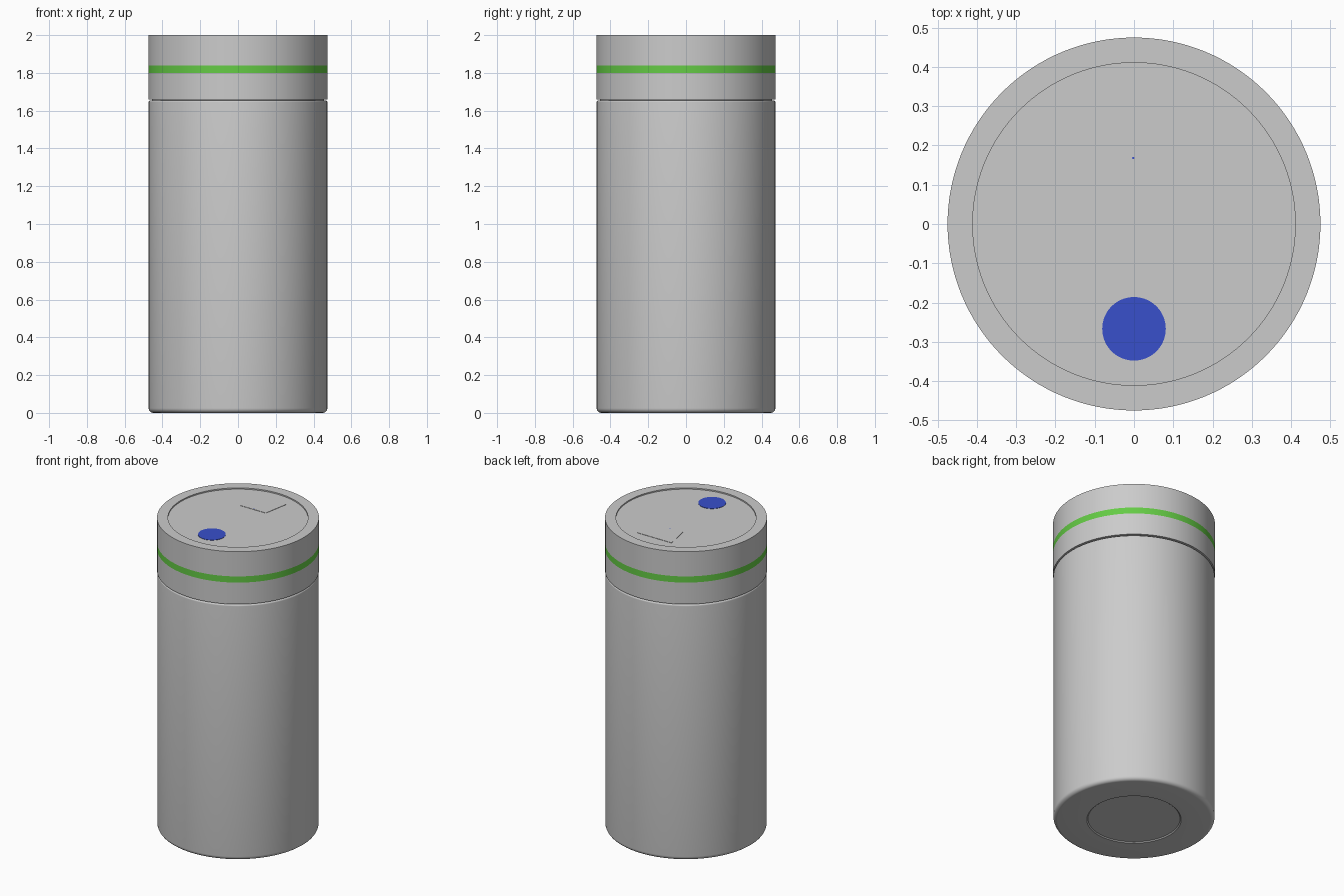
import bpy, bmesh, math

if "Cube" in bpy.data.objects:
    bpy.data.objects.remove(bpy.data.objects["Cube"])

SEG = 128


def colour(name, rgba):
    m = bpy.data.materials.new(name)
    m.diffuse_color = rgba
    m.use_nodes = True
    m.node_tree.nodes["Principled BSDF"].inputs["Base Color"].default_value = m.diffuse_color
    return m


def finish(name, bm, mat=None):
    bmesh.ops.recalc_face_normals(bm, faces=bm.faces)
    me = bpy.data.meshes.new(name)
    bm.to_mesh(me)
    bm.free()
    ob = bpy.data.objects.new(name, me)
    bpy.context.collection.objects.link(ob)
    if mat:
        me.materials.append(mat)
    bpy.context.view_layer.objects.active = ob
    ob.select_set(True)
    bpy.ops.object.shade_smooth_by_angle(angle=math.radians(30))
    ob.select_set(False)
    return ob


def lathe(name, profile, mat=None):
    """Closed solid from (radius, z) points that start and end on the axis."""
    bm = bmesh.new()
    vs = [bm.verts.new((r, 0, z)) for r, z in profile]
    es = [bm.edges.new(p) for p in zip(vs, vs[1:])]
    bmesh.ops.spin(bm, geom=vs + es, cent=(0, 0, 0), axis=(0, 0, 1),
                   angle=math.tau, steps=SEG, use_merge=True)
    bmesh.ops.remove_doubles(bm, verts=bm.verts, dist=1e-5)
    return finish(name, bm, mat)


def fillet(r, z, rad, start, n=6):
    """Quarter-circle profile points around centre (r, z)."""
    return [(r + rad * math.cos(math.radians(start + 90 * i / n)),
             z + rad * math.sin(math.radians(start + 90 * i / n)))
            for i in range(n + 1)]


def prism(name, outline, z0, z1, mat=None):
    bm = bmesh.new()
    face = bm.faces.new([bm.verts.new((x, y, z0)) for x, y in outline])
    new = bmesh.ops.extrude_face_region(bm, geom=[face])["geom"]
    bmesh.ops.translate(bm, vec=(0, 0, z1 - z0),
                        verts=[v for v in new if isinstance(v, bmesh.types.BMVert)])
    return finish(name, bm, mat)


green = colour("green", (0.13, 0.6, 0.06, 1))
blue = colour("blue", (0.04, 0.08, 0.6, 1))

# Bottle body: rounded base with shallow recess, softened shoulder
R = 0.473
lathe("body", [(0, 0.006), (0.270, 0.006), (0.277, 0)]
      + fillet(R - 0.025, 0.025, 0.025, 270)
      + fillet(R - 0.010, 1.645, 0.010, 0)
      + [(0.455, 1.655), (0.455, 1.67), (0, 1.67)])

# Lid: lower collar, coloured band, upper cap with recessed top panel
RL = 0.475
lathe("lid_collar", [(0, 1.66), (RL, 1.66), (RL, 1.80), (0, 1.80)])
lathe("lid_band", [(0, 1.80), (RL, 1.80), (RL, 1.84), (0, 1.84)], green)
lathe("lid_cap", [(0, 1.84), (RL, 1.84), (RL, 2.0), (0.411, 2.0),
                  (0.411, 1.992), (0, 1.992)])

# Flip tab on the panel, with a tiny indicator dot
prism("flip_tab", [(-0.092, 0.156), (0.090, 0.156), (0.120, 0.325), (-0.125, 0.325)],
      1.985, 1.994)


def disc(radius, x, y, n):
    return [(x + radius * math.cos(math.tau * i / n),
             y + radius * math.sin(math.tau * i / n)) for i in range(n)]


prism("indicator_dot", disc(0.003, -0.002, 0.168, 12), 1.990, 1.995, blue)

# Drinking spout disc
prism("spout_disc", disc(0.081, 0, -0.267, 64), 1.985, 1.994, blue)
